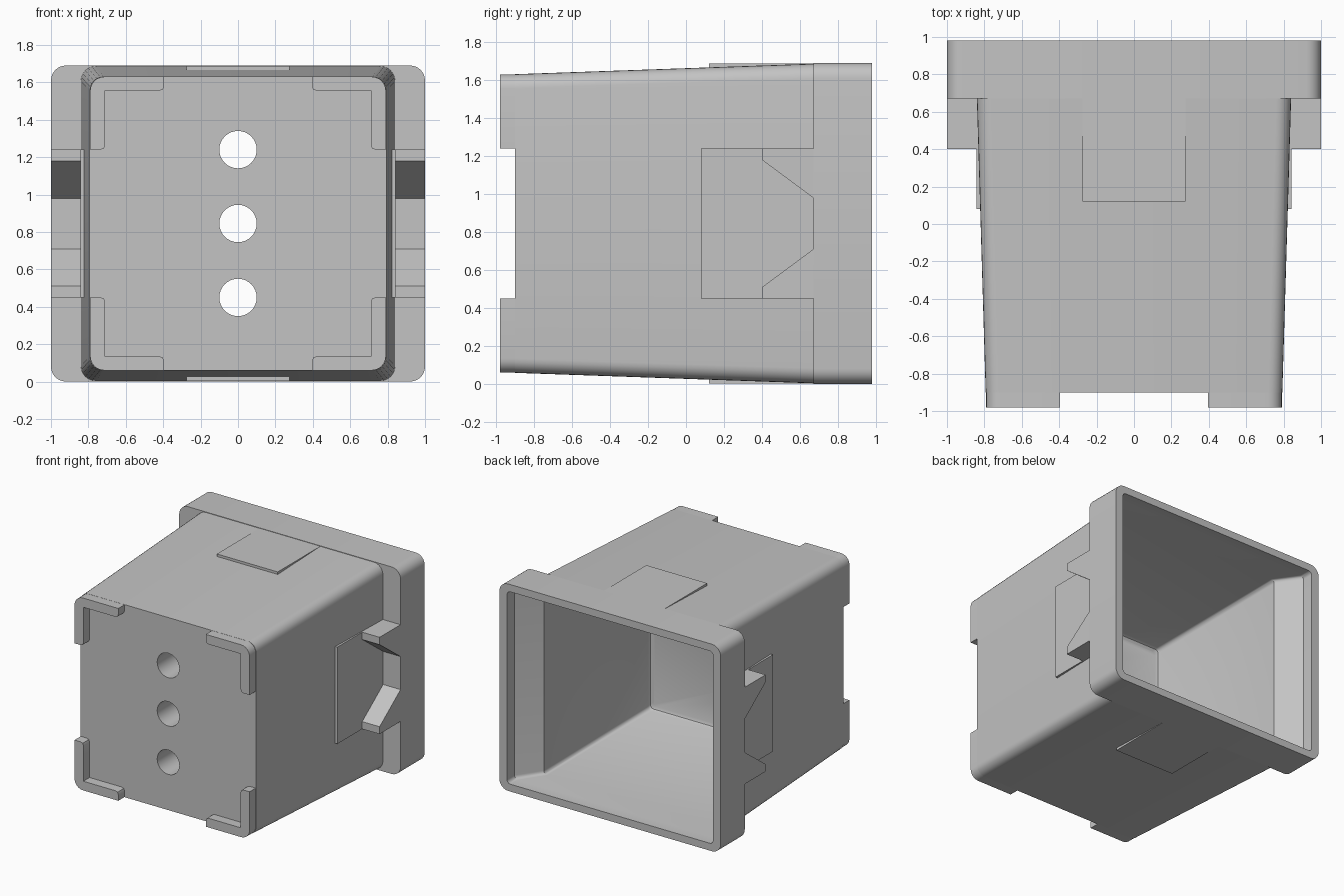
import bpy, bmesh
from math import sin, cos, pi

cube = bpy.data.objects.get("Cube")
if cube:
    bpy.data.objects.remove(cube, do_unlink=True)

MID = 0.845  # height of the horizontal symmetry plane

grey = bpy.data.materials.new("plain grey")
grey.use_nodes = True
grey.diffuse_color = (0.55, 0.55, 0.55, 1)
bsdf = next(n for n in grey.node_tree.nodes if n.type == 'BSDF_PRINCIPLED')
bsdf.inputs["Base Color"].default_value = (0.55, 0.55, 0.55, 1)


def finish(name, bm):
    bmesh.ops.recalc_face_normals(bm, faces=bm.faces)
    mesh = bpy.data.meshes.new(name)
    bm.to_mesh(mesh)
    bm.free()
    mesh.materials.append(grey)
    obj = bpy.data.objects.new(name, mesh)
    bpy.context.collection.objects.link(obj)
    return obj


def smooth(obj):
    bpy.ops.object.select_all(action='DESELECT')
    obj.select_set(True)
    bpy.context.view_layer.objects.active = obj
    bpy.ops.object.shade_smooth_by_angle(angle=0.5)


def ring(bm, y, hx, hz, r, steps=6):
    """Rounded rectangle across the y axis."""
    verts = []
    for k, (sx, sz) in enumerate([(1, 1), (-1, 1), (-1, -1), (1, -1)]):
        for i in range(steps + 1):
            a = (k + i / steps) * pi / 2
            verts.append(bm.verts.new((sx * (hx - r) + r * cos(a), y,
                                       MID + sz * (hz - r) + r * sin(a))))
    return verts


def loft(name, sections):
    bm = bmesh.new()
    rings = [ring(bm, *s) for s in sections]
    n = len(rings[0])
    for a, b in zip(rings, rings[1:]):
        for i in range(n):
            j = (i + 1) % n
            bm.faces.new((a[i], a[j], b[j], b[i]))
    bm.faces.new(rings[0])
    bm.faces.new(rings[-1])
    return finish(name, bm)


def prism(name, points, place, low, high):
    """Extrude a flat outline; place(u, v, depth) gives the position."""
    bm = bmesh.new()
    a = [bm.verts.new(place(u, v, low)) for u, v in points]
    b = [bm.verts.new(place(u, v, high)) for u, v in points]
    for i in range(len(points)):
        j = (i + 1) % len(points)
        bm.faces.new((a[i], a[j], b[j], b[i]))
    bm.faces.new(a)
    bm.faces.new(b)
    return finish(name, bm)


def rect(u0, u1, v0, v1):
    return [(u0, v0), (u1, v0), (u1, v1), (u0, v1)]


# Tapered hollow shell: outside, flange, mouth, sloped step, inner floor
shell = loft("tapered_box", [
    (-0.90, 0.793, 0.786, 0.075),
    (0.67, 0.84, 0.841, 0.08),
    (0.67, 1.00, 0.845, 0.08),
    (0.98, 1.00, 0.845, 0.08),
    (0.98, 0.93, 0.785, 0.03),
    (0.885, 0.93, 0.785, 0.03),
    (0.72, 0.78, 0.77, 0.03),
    (-0.58, 0.748, 0.735, 0.03),
    (-0.60, 0.742, 0.725, 0.03),
    (-0.61, 0.72, 0.705, 0.03),
])

# Three round holes through the end wall
circle = [(0.1 * cos(i * pi / 16), 0.1 * sin(i * pi / 16)) for i in range(32)]
for z in (0.45, MID, 1.24):
    cutter = prism("hole_cutter", circle, lambda u, v, d: (u, d, z + v), -1.1, -0.4)
    cutter.hide_render = True
    mod = shell.modifiers.new("hole", 'BOOLEAN')
    mod.operation = 'DIFFERENCE'
    mod.solver = 'EXACT'
    mod.object = cutter
    bpy.context.view_layer.objects.active = shell
    bpy.ops.object.modifier_apply(modifier=mod.name)
    bpy.data.objects.remove(cutter, do_unlink=True)
smooth(shell)

# L-shaped lips on the four front corners
arc = [(0.715 + 0.075 * sin(i * pi / 12), 0.71 + 0.075 * cos(i * pi / 12)) for i in range(7)]
lip = [(0.395, 0.785)] + arc + [
    (0.79, 0.395), (0.735, 0.395), (0.717, 0.402), (0.71, 0.42),
    (0.71, 0.71), (0.42, 0.71), (0.402, 0.717), (0.395, 0.735)]
for sx, side in ((1, "left"), (-1, "right")):
    for sz, level in ((1, "upper"), (-1, "lower")):
        smooth(prism(f"{level}_{side}_corner_lip", lip,
                     lambda u, v, d: (sx * u, d, MID + sz * v), -0.98, -0.89))

# Side pads and the pair of wedge hooks on each side
hook = [(0.70, 0.395), (0.40, 0.395), (0.40, 0.335), (0.67, 0.135), (0.70, 0.135)]
for sx, side in ((1, "left"), (-1, "right")):
    prism(f"{side}_pad", rect(0.08, 0.68, -0.395, 0.395),
          lambda u, v, d: (sx * d, u, MID + v), 0.80, 0.842)
    for sz, level in ((1, "upper"), (-1, "lower")):
        prism(f"{level}_{side}_hook", hook,
              lambda u, v, d: (sx * d, u, MID + sz * v), 0.82, 0.999)

# Thin pads on the top and bottom
for sz, level in ((1, "top"), (-1, "bottom")):
    prism(f"{level}_pad", rect(-0.275, 0.275, 0.12, 0.68),
          lambda u, v, d: (u, v, MID + sz * d), 0.80, 0.842)
